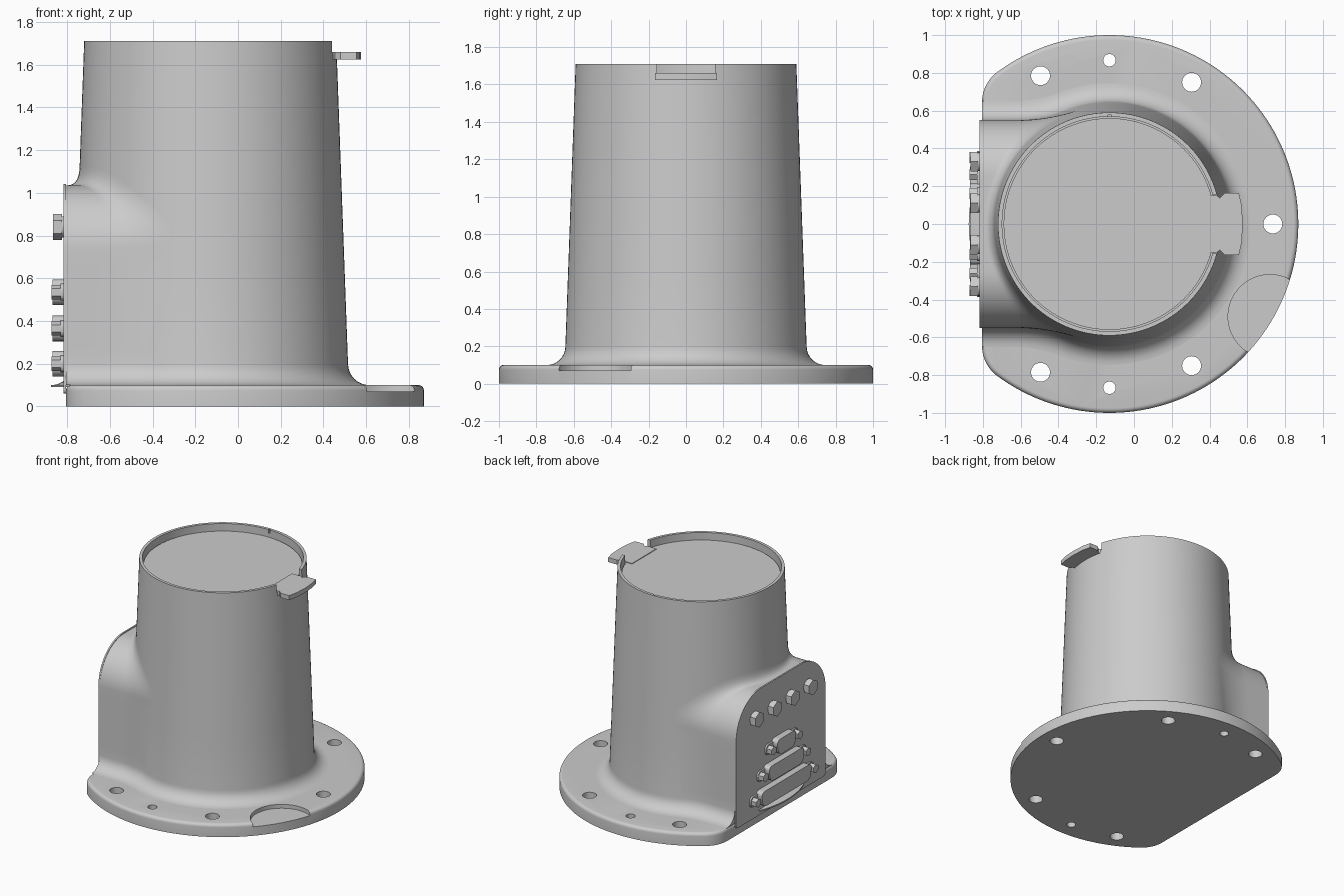
import bpy, bmesh
from math import sin, cos, pi, sqrt, atan2

if "Cube" in bpy.data.objects:
    bpy.data.objects.remove(bpy.data.objects["Cube"])

CX = -0.13      # axis of the barrel and flange
FACE = -0.805   # flat connector side


def finish(name, bm):
    bmesh.ops.remove_doubles(bm, verts=bm.verts, dist=1e-5)
    bmesh.ops.recalc_face_normals(bm, faces=bm.faces)
    me = bpy.data.meshes.new(name)
    bm.to_mesh(me)
    bm.free()
    ob = bpy.data.objects.new(name, me)
    bpy.context.collection.objects.link(ob)
    return ob


def skin(name, rings, closed=True, caps=True):
    """Bridge a list of equal-length point rings."""
    bm = bmesh.new()
    vs = [[bm.verts.new(p) for p in r] for r in rings]
    n = len(vs[0])
    for a, b in zip(vs, vs[1:]):
        for i in range(n if closed else n - 1):
            j = (i + 1) % n
            bm.faces.new((a[i], a[j], b[j], b[i]))
    if caps:
        bm.faces.new(vs[0])
        bm.faces.new(vs[-1])
    return finish(name, bm)


def prism(name, pts, a, b, axis='z'):
    """Extrude a 2D outline from a to b along z (xy outline) or x (yz outline)."""
    put = (lambda p, t: (p[0], p[1], t)) if axis == 'z' else (lambda p, t: (t, p[0], p[1]))
    return skin(name, [[put(p, t) for p in pts] for t in (a, b)])


def ngon(x, y, r, n, start=0.0):
    return [(x + r * cos(start + 2 * pi * i / n), y + r * sin(start + 2 * pi * i / n)) for i in range(n)]


def rounded(pts, r, n=6):
    """Round the corners of a convex outline."""
    out = []
    for i, p in enumerate(pts):
        ends = []
        for q in (pts[i - 1], pts[(i + 1) % len(pts)]):
            d = sqrt((q[0] - p[0]) ** 2 + (q[1] - p[1]) ** 2)
            ends.append([p[k] + (q[k] - p[k]) * r / d for k in (0, 1)])
        for j in range(n + 1):
            t = j / n
            out.append(tuple((1 - t) ** 2 * ends[0][k] + 2 * t * (1 - t) * p[k] + t * t * ends[1][k] for k in (0, 1)))
    return out


def cut(ob, cutters):
    for c in cutters:
        c.hide_render = True
        m = ob.modifiers.new("cut", 'BOOLEAN')
        m.operation, m.object, m.solver = 'DIFFERENCE', c, 'EXACT'
        bpy.context.view_layer.objects.active = ob
        bpy.ops.object.modifier_apply(modifier=m.name)
        bpy.data.objects.remove(c)


# Base flange: disc with one flat side, rounded corners and rounded top edge
def flange_outline(o):
    rc, ccx = 0.2, FACE + 0.2
    ccy = sqrt(0.8 ** 2 - (ccx - CX) ** 2)
    a = atan2(ccy, ccx - CX)
    pts = [(CX + (1 - o) * cos(t), (1 - o) * sin(t)) for t in [-a + 2 * a * i / 120 for i in range(121)]]
    for s in (1, -1):
        arc = [a + (pi - a) * i / 12 for i in range(1, 13)]
        corner = [(ccx + (rc - o) * cos(t), s * (ccy + (rc - o) * sin(t))) for t in arc]
        pts += corner if s == 1 else corner[::-1]
    return pts


edge = [(0, 0)] + [(0.025 * (1 - cos(t)), 0.075 + 0.025 * sin(t)) for t in [pi / 2 * i / 5 for i in range(6)]]
flange = skin("base_flange", [[(x, y, z) for x, y in flange_outline(o)] for o, z in edge])
holes = [(0.735, 0, 0.05)]
for s in (1, -1):
    holes += [(-0.495, 0.785 * s, 0.05), (0.305, 0.75 * s, 0.05), (CX, 0.867 * s, 0.033)]
cutters = [prism("hole_cutter", ngon(x, y, r, 32), -0.1, 0.2) for x, y, r in holes]
cutters.append(prism("spotface_cutter", ngon(0.72, -0.49, 0.222, 64), 0.07, 0.2))
cut(flange, cutters)


# Tapered barrel with a flared foot and a recessed top
def flare(z):
    return 0.1 - sqrt(max(0, 0.01 - (0.2 - z) ** 2)) if z < 0.2 else 0.0


def radius(z):
    return 0.645 - 0.055 * max(0, z - 0.2) / 1.51 + flare(z)


flare_z = [0.2 - 0.1 * cos(pi / 2 * i / 8) for i in range(9)]
profile = [(0, 0.09), (0.745, 0.09)] + [(radius(z), z) for z in flare_z + [0.6, 1.1, 1.71]]
profile += [(0.568, 1.71), (0.568, 1.635), (0, 1.635)]
bm = bmesh.new()
pv = [bm.verts.new((CX + r, 0, z)) for r, z in profile]
pe = [bm.edges.new(e) for e in zip(pv, pv[1:])]
bmesh.ops.spin(bm, geom=pv + pe, cent=(CX, 0, 0), axis=(0, 0, 1), angle=2 * pi, steps=128)
barrel = finish("barrel", bm)
cut(barrel, [prism("tab_notch_cutter", [(0.3, -0.155), (0.6, -0.155), (0.6, 0.155), (0.3, 0.155)], 1.65, 1.8),
             prism("key_notch_cutter", [(CX - .007, .5), (CX + .007, .5), (CX + .007, .58), (CX - .007, .58)], 1.68, 1.8)])

# Lid disc and pull tab
prism("lid", ngon(CX, 0, 0.56, 128), 1.62, 1.655)
half = [(0.36, 0.15), (0.44, 0.15), (0.455, 0.138), (0.48, 0.165), (0.555, 0.165), (0.57, 0.1), (0.576, 0)]
prism("lid_tab", half + [(x, -y) for x, y in half[-2::-1]], 1.625, 1.66)


# Arched connector housing, blended into the barrel and the flange
W, TOP, RC = 0.55, 1.035, 0.3
side = [(W + flare(z), z, 1, 0) for z in flare_z]
side += [(W, 0.2 + (TOP - RC - 0.2) * i / 8, 1, 0) for i in range(1, 8)]
side += [(W - RC + RC * cos(t), TOP - RC + RC * sin(t), cos(t), sin(t)) for t in [pi / 2 * i / 20 for i in range(21)]]
side += [((W - RC) * (1 - i / 8), TOP, 0, 1) for i in range(1, 9)]
arch = side + [(-y, z, -ny, nz) for y, z, ny, nz in side[-2::-1]]


def barrel_x(y, z):
    return CX - sqrt(radius(z) ** 2 - y * y)


rows = []
for y, z, ny, nz in arch:
    d = 0.045 + 0.04 * nz
    at = lambda k: barrel_x(y + ny * k, z + nz * k)
    xe = at(d)
    xc = xe - d * (at(d + 1e-4) - at(d - 1e-4)) / 2e-4
    xs = max(FACE + 0.004, xc - 0.055 - 0.1 * (1 - nz))
    row = [(FACE, y, z)]
    for i in range(13):
        t = i / 12
        x = (1 - t) ** 2 * xs + 2 * t * (1 - t) * xc + t * t * xe
        row.append((x, y + ny * d * t * t, z + nz * d * t * t))
    rows.append(row)
stations = [list(r) for r in zip(*rows)]
skin("connector_housing", stations, closed=False, caps=False)
prism("housing_front_wall", [(y, z) for y, z, _, _ in arch], FACE, FACE + 0.003, 'x')

# Cover plate
plate = rounded([(-W, 0.06), (W, 0.06), (W, 0.3), (-W, 0.3)], 0.025)[:14]
plate += [(y, z) for y, z, _, nz in arch if z > TOP - RC - 0.001]
prism("cover_plate", [(y, z + 0.006 if z > 0.3 else z) for y, z in plate], FACE - 0.012, FACE, 'x')

# Row of hex bolts
for i, y in enumerate((-0.33, -0.11, 0.11, 0.33)):
    prism(f"bolt_washer_{i}", ngon(y, 0.84, 0.05, 24), -0.828, -0.81, 'x')
    prism(f"bolt_head_{i}", ngon(y, 0.84, 0.06, 6, pi / 2), -0.866, -0.825, 'x')

# Three connectors, each a shell on a thin mount with two jack screws
for i, (z, w) in enumerate(((0.535, 0.12), (0.365, 0.22), (0.2, 0.31))):
    s = w + 0.042
    mount = [(-s - .035, z - .04), (s + .035, z - .04), (s + .035, z + .04), (-s - .035, z + .04)]
    shell = [(-w + .02, z - .06), (w - .02, z - .06), (w, z + .06), (-w, z + .06)]
    prism(f"connector_mount_{i}", rounded(mount, 0.035), -0.83, -0.81, 'x')
    prism(f"connector_shell_{i}", rounded(shell, 0.045), -0.868, -0.81, 'x')
    for k, y in enumerate((-s, s)):
        prism(f"jack_screw_{i}_{k}", ngon(y, z, 0.034, 6, pi / 2), -0.872, -0.81, 'x')

# Smooth shading with sharp edges kept
bpy.ops.object.select_all(action='SELECT')
bpy.context.view_layer.objects.active = barrel
bpy.ops.object.shade_smooth_by_angle(angle=pi / 6)
